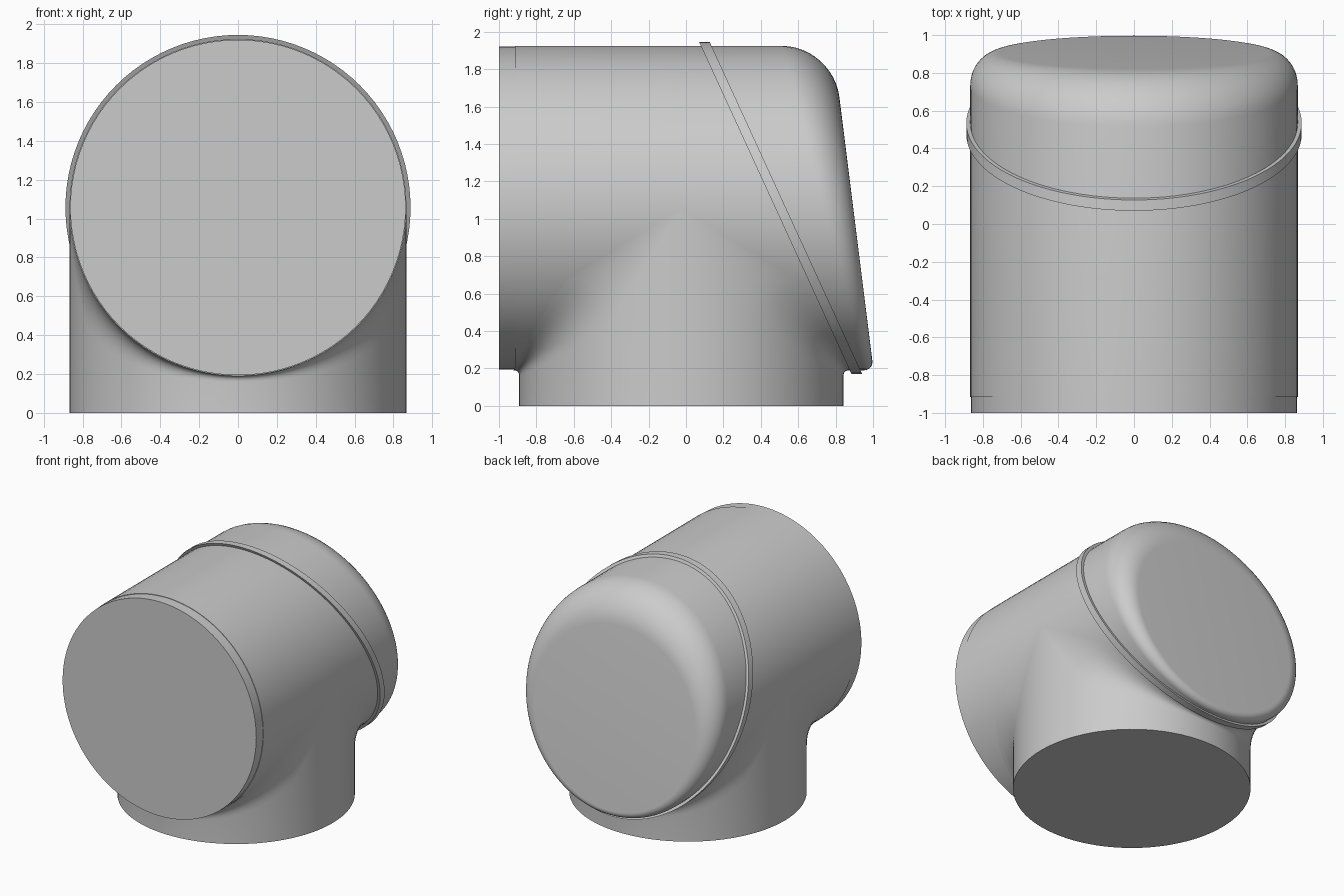
import bpy, bmesh
from math import sin, cos, pi, radians, tau

if "Cube" in bpy.data.objects:
    bpy.data.objects.remove(bpy.data.objects["Cube"], do_unlink=True)

SEG = 96                     # sides of every round part
R, ZC = 0.867, 1.057         # body radius and axis height
NECK_Y = -0.025              # centre of the vertical neck
ANGLES = [tau * i / SEG for i in range(SEG)]

grey = bpy.data.materials.new("light_grey")
grey.use_nodes = True
colour = (0.6, 0.6, 0.6, 1)
grey.diffuse_color = colour
grey.node_tree.nodes["Principled BSDF"].inputs["Base Color"].default_value = colour


def loft(name, rings, cap_start=False, cap_end=False, closed=False):
    """Skin a list of equal point rings into one smooth-shaded part."""
    bm = bmesh.new()
    rows = [[bm.verts.new(p) for p in ring] for ring in rings]
    pairs = list(zip(rows, rows[1:]))
    if closed:
        pairs.append((rows[-1], rows[0]))
    for a, b in pairs:
        for i in range(SEG):
            j = (i + 1) % SEG
            bm.faces.new((a[i], a[j], b[j], b[i]))
    if cap_start:
        bm.faces.new(rows[0][::-1])
    if cap_end:
        bm.faces.new(rows[-1])
    bmesh.ops.recalc_face_normals(bm, faces=bm.faces)
    mesh = bpy.data.meshes.new(name)
    bm.to_mesh(mesh)
    bm.free()
    mesh.materials.append(grey)
    obj = bpy.data.objects.new(name, mesh)
    bpy.context.collection.objects.link(obj)
    bpy.ops.object.select_all(action="DESELECT")
    obj.select_set(True)
    bpy.context.view_layer.objects.active = obj
    bpy.ops.object.shade_smooth_by_angle(angle=radians(30))
    return obj


def body_point(a, r, y):
    return (r * sin(a), y, ZC - r * cos(a))


def cap_y(z):
    """Slanted plane of the rear end."""
    return 0.995 - 0.125 * (z - 0.25)


def rear_edge(a, t):
    """Rounded rear rim, wide at the top and tight at the bottom."""
    d = 0.05 + 0.22 * (1 - cos(a)) / 2
    z0, z1 = ZC - R * cos(a), ZC - (R - d) * cos(a)
    corner = cap_y(z0)
    y = corner - d * (1 - sin(t)) + (cap_y(z1) - corner) * (1 - cos(t))
    return body_point(a, R - d * (1 - cos(t)), y)


# Horizontal body with a fine step near the mouth and a rounded slanted rear
body = [[body_point(a, r, y) for a in ANGLES]
        for r, y in ((R - 0.004, -1), (R - 0.004, -0.915), (R, -0.915))]
body += [[rear_edge(a, pi / 2 * k / 12) for a in ANGLES] for k in range(13)]
loft("body", body, cap_start=True, cap_end=True)


# Vertical neck that flares smoothly into the body
def neck_point(a, t):
    c = cos(a)
    d = min(0.03 + 0.25 * sin(a) ** 2, 0.6 * abs(c) * R)
    side = 1 if c > 0 else -1
    seam = ZC - R * abs(c)
    y = NECK_Y + R * c + side * d * t * t
    return (R * sin(a), y, seam - d * (1 - t) ** 2)


neck = [[(R * sin(a), NECK_Y + R * cos(a), 0) for a in ANGLES]]
neck += [[neck_point(a, k / 8) for a in ANGLES] for k in range(9)]
loft("neck", neck, cap_start=True)


# Thin slanted collar around the body
def collar_ring(r, shift):
    ring = []
    for a in ANGLES:
        x, _, z = body_point(a, r, 0)
        ring.append((x, 0.07 + shift + 0.459 * (1.945 - z), z))
    return ring


WIDTH, OUTER, INNER = 0.057, 0.888, 0.85
loft("collar", [collar_ring(INNER, 0), collar_ring(OUTER, 0),
                collar_ring(OUTER, WIDTH), collar_ring(INNER, WIDTH)], closed=True)
